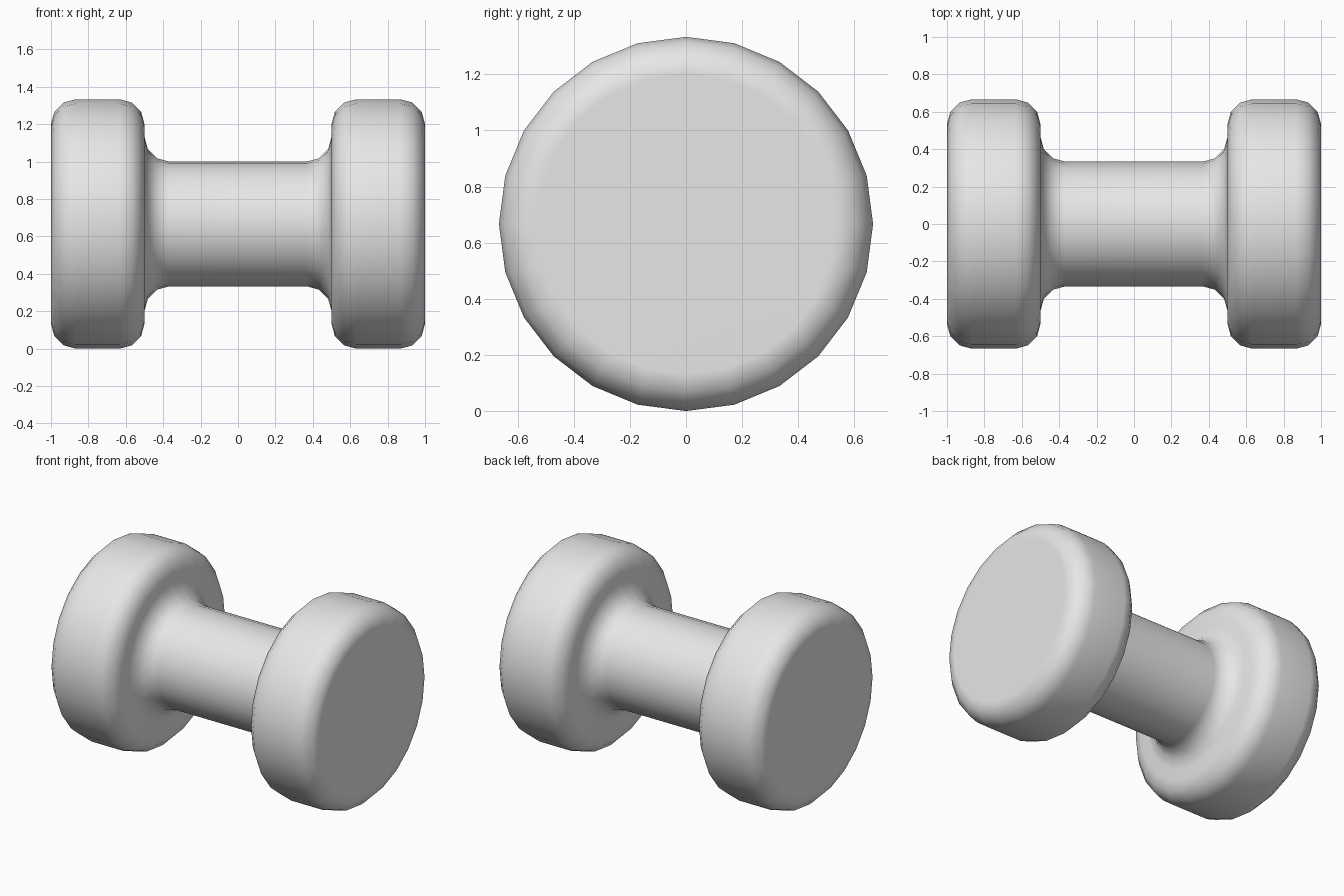
import bpy
import bmesh
import math
from mathutils import Vector

old = bpy.data.objects.get("Cube")
if old:
    bpy.data.objects.remove(old, do_unlink=True)

SIDES = 24
OUTER = 2 / 3        # end disc radius
INNER = 1 / 3        # bar radius
FILLET = 0.133       # rounding of every corner
STEPS = 3            # segments per rounding

grey = bpy.data.materials.new("light_grey")
grey.use_nodes = True
grey.diffuse_color = (0.8, 0.8, 0.8, 1)
grey.node_tree.nodes["Principled BSDF"].inputs["Base Color"].default_value = grey.diffuse_color


def arc(cx, cr, start, end):
    """Points of one rounded corner as (x, radius) pairs."""
    angles = [math.radians(start + (end - start) * i / STEPS) for i in range(STEPS + 1)]
    return [(cx + FILLET * math.cos(a), cr + FILLET * math.sin(a)) for a in angles]


# Half profile from the end face to the bar, then mirrored
half = arc(1 - FILLET, OUTER - FILLET, 0, 90)            # outer rim
half += arc(0.5 + FILLET, OUTER - FILLET, 90, 180)       # inner rim
half += arc(0.5 - FILLET, INNER + FILLET, 0, -90)        # hollow where disc meets bar
profile = half + [(-x, r) for x, r in reversed(half)]

# Lathe the profile round the x axis
bm = bmesh.new()
verts = [bm.verts.new((x, 0, r)) for x, r in profile]
edges = [bm.edges.new(pair) for pair in zip(verts, verts[1:])]
bmesh.ops.spin(bm, geom=verts + edges, cent=Vector(), axis=(1, 0, 0),
               angle=math.tau, steps=SIDES, use_duplicate=False)
bmesh.ops.remove_doubles(bm, verts=bm.verts, dist=0.0005)

# Close both flat ends
bmesh.ops.holes_fill(bm, edges=[e for e in bm.edges if e.is_boundary], sides=0)
bmesh.ops.recalc_face_normals(bm, faces=bm.faces)

mesh = bpy.data.meshes.new("double_ended_spool")
bm.to_mesh(mesh)
bm.free()
mesh.materials.append(grey)
spool = bpy.data.objects.new("double_ended_spool", mesh)
bpy.context.collection.objects.link(spool)
spool.location.z = OUTER

# Smooth roundings, with the large faces kept flat
bpy.ops.object.select_all(action="DESELECT")
spool.select_set(True)
bpy.context.view_layer.objects.active = spool
bpy.ops.object.shade_smooth_by_angle(angle=math.radians(45))
weighted = spool.modifiers.new("flat_large_faces", "WEIGHTED_NORMAL")
weighted.keep_sharp = True
